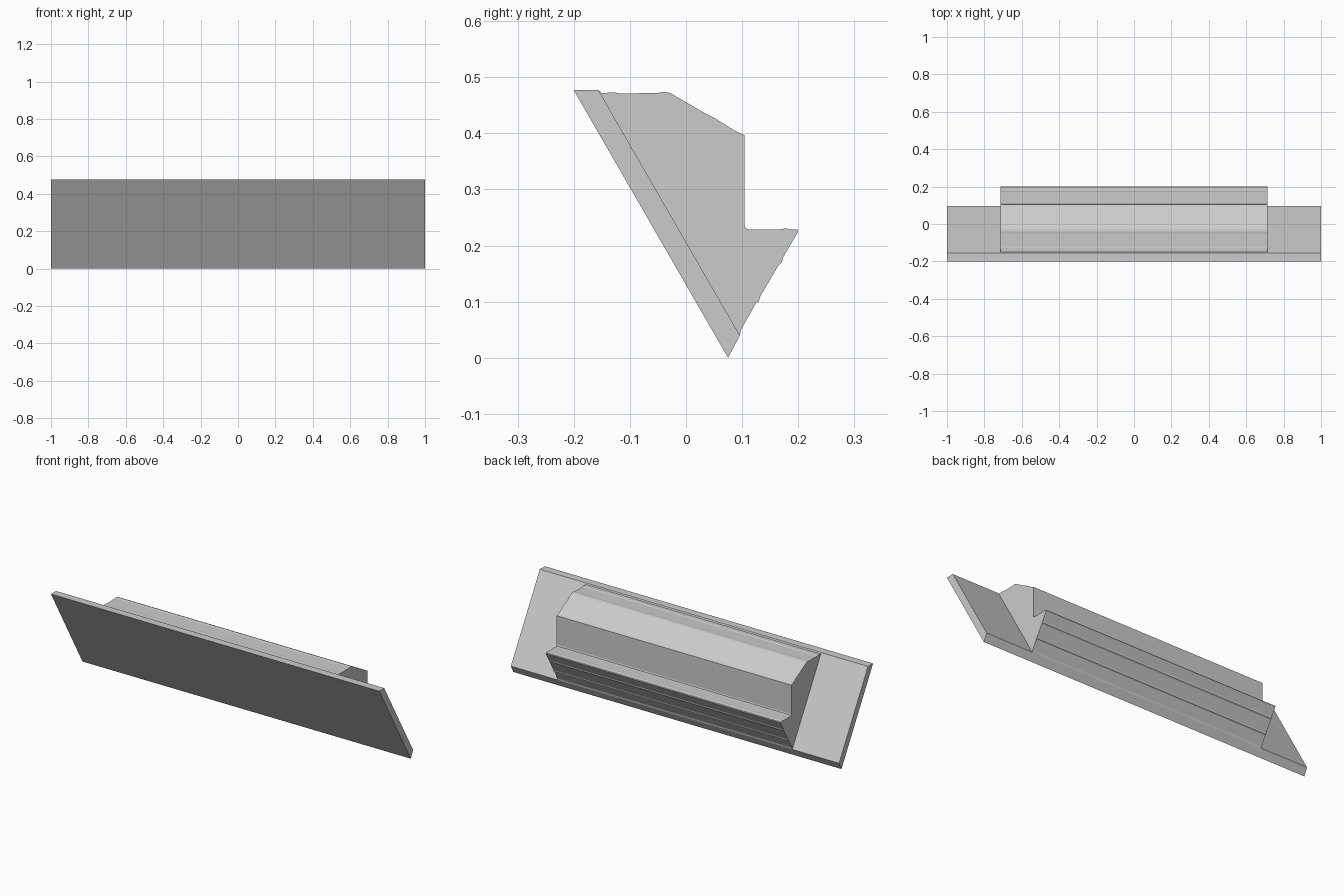
import bpy
import bmesh

cube = bpy.data.objects.get("Cube")
if cube:
    bpy.data.objects.remove(cube, do_unlink=True)

grey = bpy.data.materials.new("light_grey")
grey.use_nodes = True
colour = (0.6, 0.6, 0.6, 1)
grey.diffuse_color = colour
grey.node_tree.nodes["Principled BSDF"].inputs["Base Color"].default_value = colour


def extrude_profile(name, profile, half_width):
    """Closed bar along x from a (y, z) outline."""
    bm = bmesh.new()
    face = bm.faces.new([bm.verts.new((-half_width, y, z)) for y, z in profile])
    result = bmesh.ops.extrude_face_region(bm, geom=[face])
    moved = [v for v in result["geom"] if isinstance(v, bmesh.types.BMVert)]
    bmesh.ops.translate(bm, verts=moved, vec=(2 * half_width, 0, 0))
    bmesh.ops.recalc_face_normals(bm, faces=bm.faces)
    mesh = bpy.data.meshes.new(name)
    bm.to_mesh(mesh)
    bm.free()
    mesh.materials.append(grey)
    obj = bpy.data.objects.new(name, mesh)
    bpy.context.collection.objects.link(obj)
    return obj


# Leaning backing plate, level along its top and square at its foot
extrude_profile("backing_plate",
                [(-0.2, 0.477), (0.075, 0), (0.096, 0.04), (-0.156, 0.477)], 1)

# Stepped moulding with small ridges on its underside
moulding = [
    (-0.156, 0.477), (-0.15, 0.472), (-0.125, 0.473), (-0.12, 0.471),
    (-0.05, 0.472), (-0.04, 0.474), (-0.028, 0.472), (0.03, 0.438),
    (0.05, 0.428), (0.09, 0.403), (0.104, 0.397),
    (0.104, 0.238), (0.106, 0.231), (0.112, 0.229),
    (0.17, 0.229), (0.178, 0.231), (0.184, 0.229), (0.198, 0.229), (0.2, 0.225),
    (0.173, 0.179), (0.171, 0.17), (0.165, 0.165),
    (0.132, 0.109), (0.13, 0.101), (0.125, 0.098),
    (0.098, 0.05), (0.096, 0.04),
]
extrude_profile("moulding", moulding, 0.715)
